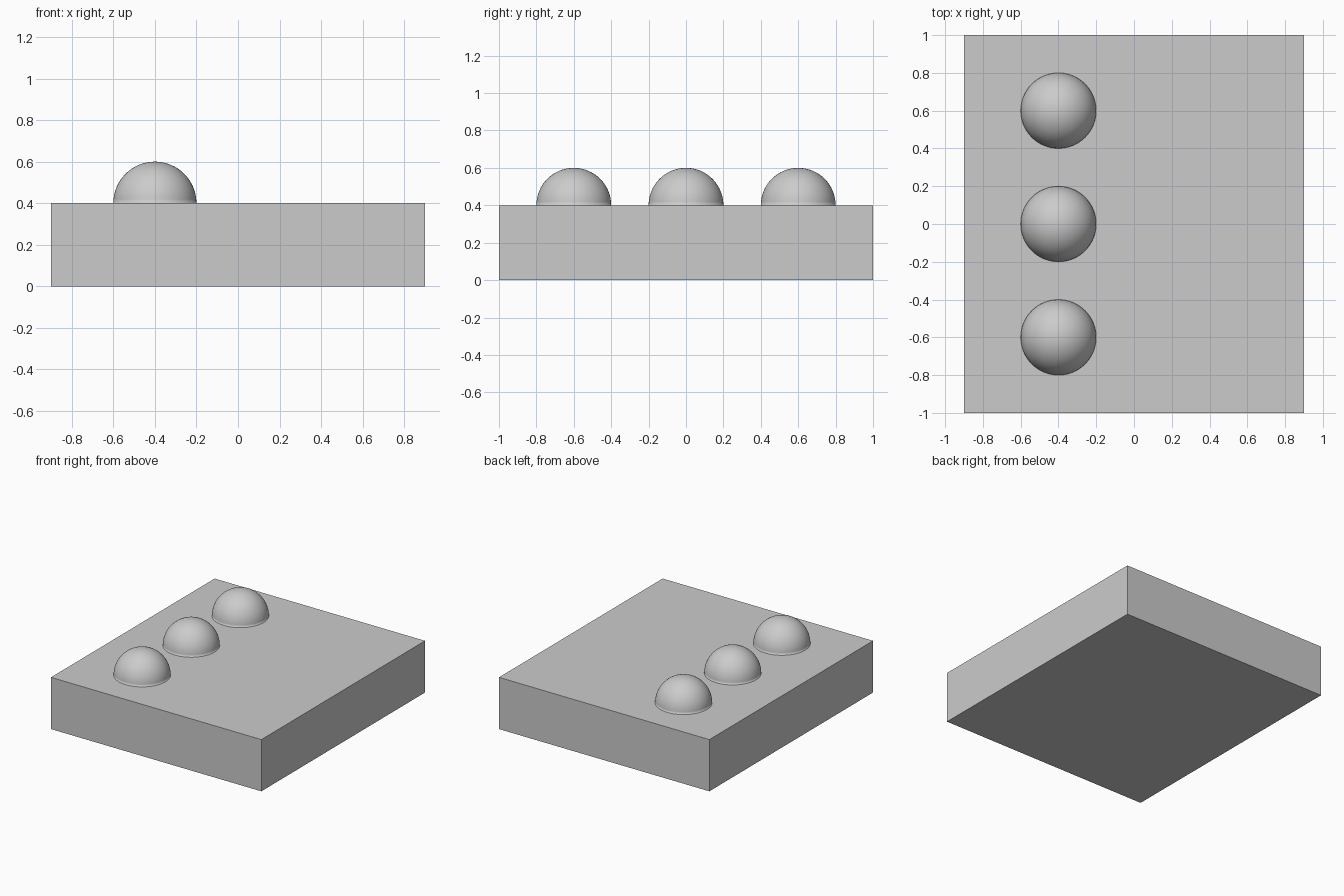
import bpy
import bmesh
import math
from mathutils import Matrix

cube = bpy.data.objects.get("Cube")
if cube:
    bpy.data.objects.remove(cube, do_unlink=True)

SLAB_HEIGHT = 0.4
DOME_RADIUS = 0.2

# Single grey material
grey = bpy.data.materials.new("plain_grey")
grey.use_nodes = True
colour = (0.6, 0.6, 0.6, 1)
grey.diffuse_color = colour
grey.node_tree.nodes["Principled BSDF"].inputs["Base Color"].default_value = colour


def make_object(name, bm, location, smooth=False):
    mesh = bpy.data.meshes.new(name)
    for face in bm.faces:
        face.smooth = smooth
    bm.to_mesh(mesh)
    bm.free()
    mesh.materials.append(grey)
    obj = bpy.data.objects.new(name, mesh)
    obj.location = location
    bpy.context.collection.objects.link(obj)
    return obj


# Rectangular base slab
bm = bmesh.new()
bmesh.ops.create_cube(bm, size=1, matrix=Matrix.Diagonal((1.8, 2, SLAB_HEIGHT, 1)))
make_object("base_slab", bm, (0, 0, SLAB_HEIGHT / 2))

# Row of three half-sphere domes along the right side
for name, y in (("front_dome", -0.6), ("middle_dome", 0), ("back_dome", 0.6)):
    bm = bmesh.new()
    bmesh.ops.create_uvsphere(bm, u_segments=64, v_segments=32, radius=DOME_RADIUS)
    bmesh.ops.bisect_plane(bm, geom=bm.verts[:] + bm.edges[:] + bm.faces[:],
                           plane_co=(0, 0, 0), plane_no=(0, 0, 1), clear_inner=True)
    make_object(name, bm, (-0.4, y, SLAB_HEIGHT), smooth=True)
